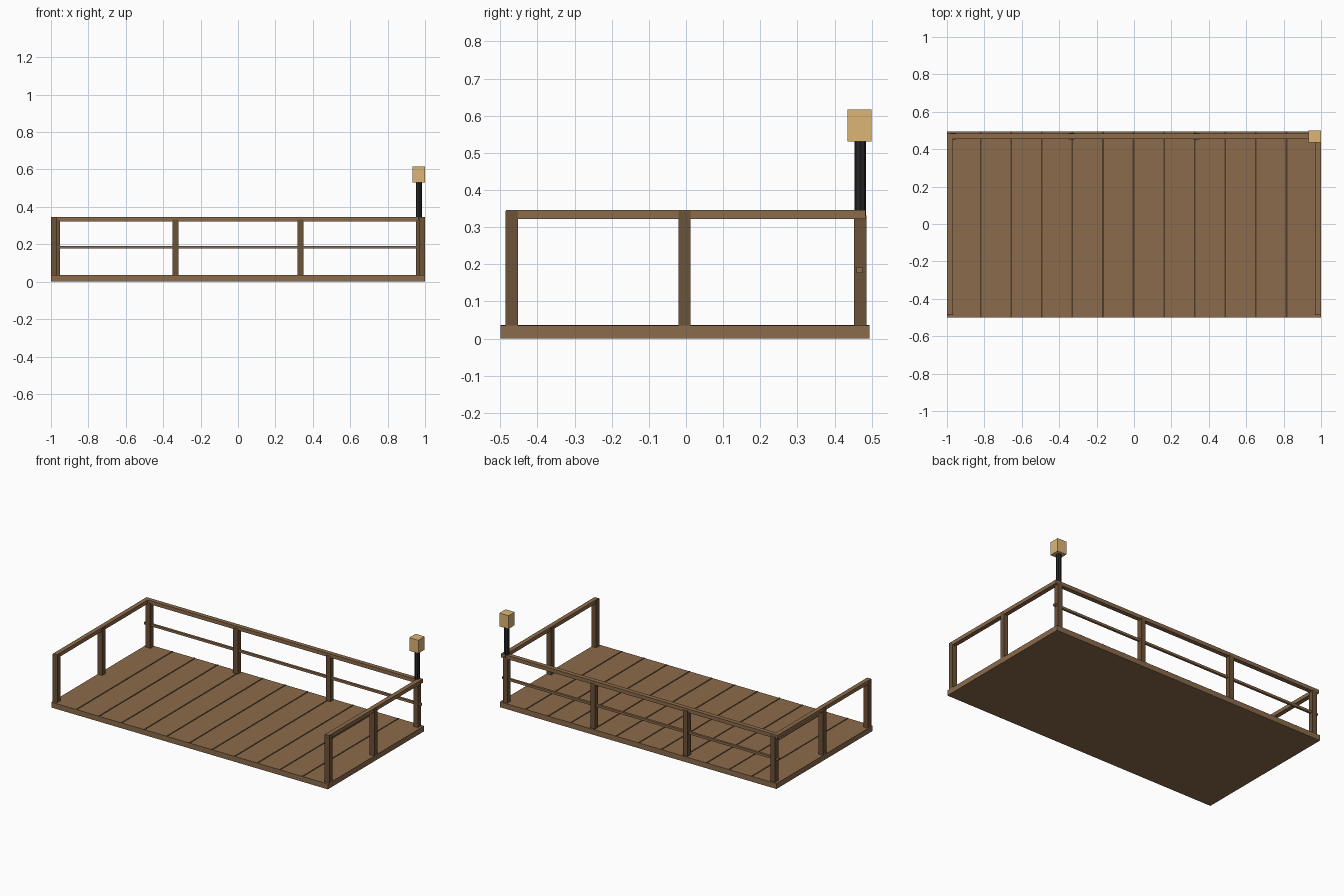
import bpy

if "Cube" in bpy.data.objects:
    bpy.data.objects.remove(bpy.data.objects["Cube"])


def mat(name, rgb):
    m = bpy.data.materials.new(name)
    m.diffuse_color = (*rgb, 1)
    m.use_nodes = True
    m.node_tree.nodes["Principled BSDF"].inputs["Base Color"].default_value = m.diffuse_color
    return m


deck_wood = mat("deck_wood", (0.26, 0.145, 0.07))
post_wood = mat("post_wood", (0.15, 0.085, 0.04))
seam_dark = mat("seam_dark", (0.08, 0.045, 0.022))
pole_metal = mat("pole_metal", (0.02, 0.02, 0.022))
lamp_glow = mat("lamp_glow", (0.72, 0.46, 0.18))


def box(name, x, y, z, material):
    """Box from (min, max) ranges on each axis."""
    bpy.ops.mesh.primitive_cube_add(
        size=1, location=[(a + b) / 2 for a, b in (x, y, z)])
    ob = bpy.context.object
    ob.scale = [b - a for a, b in (x, y, z)]
    bpy.ops.object.transform_apply(location=False, rotation=False, scale=True)
    ob.name = name
    ob.data.materials.append(material)
    return ob


def around(c, width):
    return (c - width / 2, c + width / 2)


DECK_TOP, RAIL_LOW, RAIL_TOP = 0.035, 0.322, 0.346
POST = 0.033
BACK_Y = 0.469

# deck with raised seam strips between the twelve planks
box("deck", (-1, 1), (-0.5, 0.494), (0, DECK_TOP), deck_wood)
for i in range(11):
    box("plank_seam", around(-0.82 + i * 0.1635, 0.009), (-0.5, 0.494),
        (DECK_TOP - 0.002, DECK_TOP + 0.002), seam_dark)

# back railing
for x in (-0.968, -0.335, 0.335, 0.968):
    box("back_post", around(x, POST), around(BACK_Y, POST), (DECK_TOP, RAIL_LOW + 0.01), post_wood)
box("back_top_rail", (-1, 1), around(BACK_Y, 0.029), (RAIL_LOW, RAIL_TOP), deck_wood)
box("back_mid_rail", (-1, 1), around(0.467, 0.015), (0.177, 0.192), deck_wood)

# side railings
for s, side in ((-1, "left"), (1, "right")):
    for y in (-0.469, -0.004):
        box(side + "_post", around(s * 0.9835, POST), around(y, POST),
            (DECK_TOP, RAIL_TOP - 0.002), post_wood)
    box(side + "_top_rail", around(s * 0.985, 0.029), (-0.485, 0.483),
        (RAIL_LOW, RAIL_TOP), deck_wood)

# lamp on the back right corner
bpy.ops.mesh.primitive_cylinder_add(vertices=8, radius=0.016, depth=0.21,
                                    location=(0.967, BACK_Y, 0.435))
pole = bpy.context.object
pole.name = "lamp_pole"
pole.data.materials.append(pole_metal)
box("lamp_box", (0.934, 1.0), (0.435, 0.5), (0.531, 0.617), lamp_glow)
